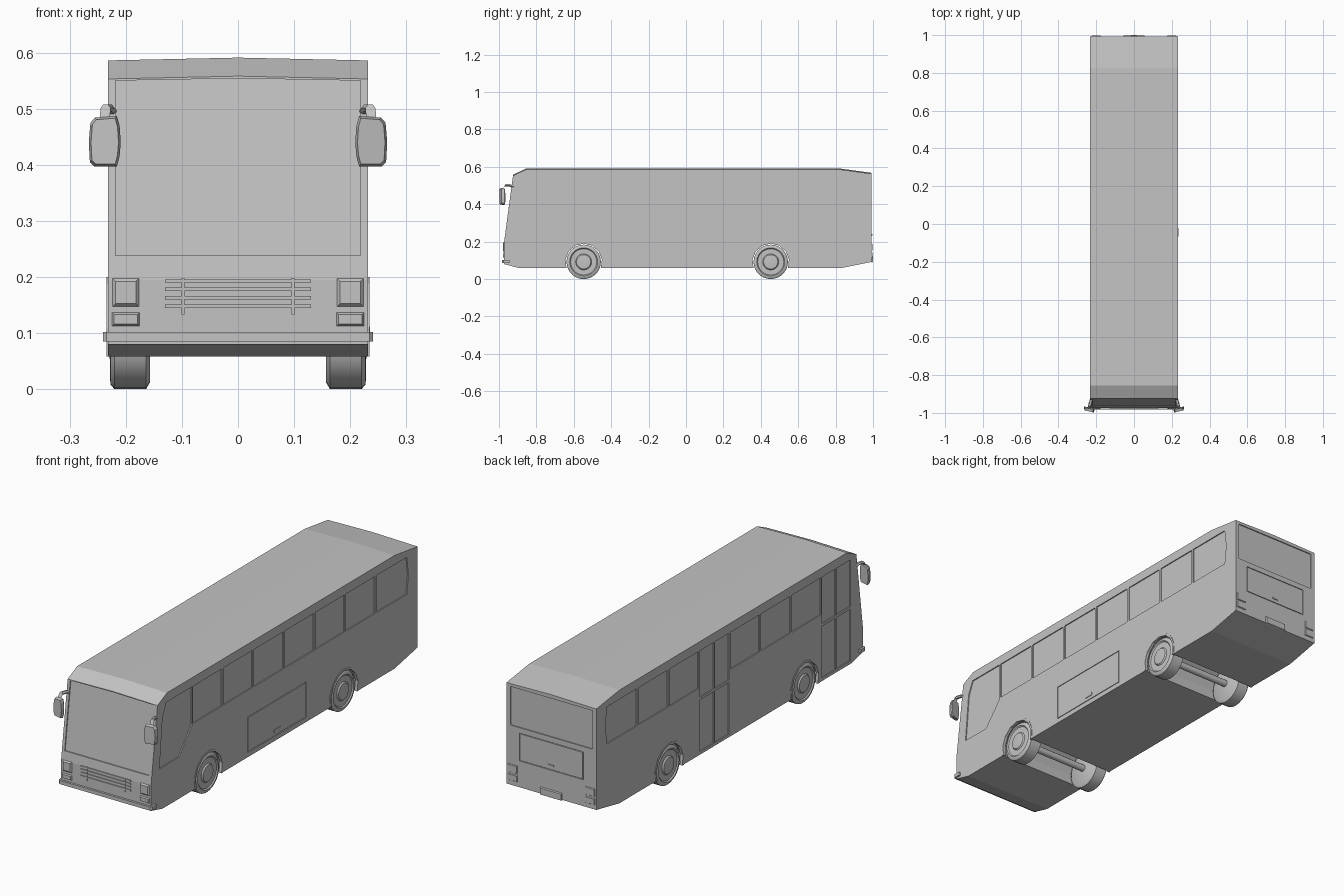
import bpy, bmesh, math
from mathutils import Vector

if "Cube" in bpy.data.objects:
    bpy.data.objects.remove(bpy.data.objects["Cube"])

W = 0.232                       # half width of the body
FRONT, BACK = -0.973, 0.993
AXLES = (-0.547, 0.453)
WZ = 0.092                      # wheel centre height
SLOPE = (0.925 - 0.973) / (0.553 - 0.195)

grey = bpy.data.materials.new("plain_grey")
grey.diffuse_color = (0.55, 0.55, 0.55, 1)
grey.use_nodes = True
grey.node_tree.nodes["Principled BSDF"].inputs["Base Color"].default_value = grey.diffuse_color

# Surface frames: (u, v, height above the panel) -> position
right = lambda u, v, h: (W + h, u, v)
left = lambda u, v, h: (-W - h, u, v)
back = lambda u, v, h: (u, BACK + h, v)
front = lambda u, v, h: (u, FRONT - h, v)
screen = lambda u, v, h: (u, FRONT - (v - 0.195) * SLOPE - h, v)


def finish(bm, name, smooth=False):
    bmesh.ops.remove_doubles(bm, verts=bm.verts, dist=1e-5)
    bmesh.ops.recalc_face_normals(bm, faces=bm.faces)
    me = bpy.data.meshes.new(name)
    bm.to_mesh(me)
    bm.free()
    me.materials.append(grey)
    ob = bpy.data.objects.new(name, me)
    bpy.context.collection.objects.link(ob)
    bpy.context.view_layer.objects.active = ob
    if smooth:
        bpy.ops.object.select_all(action='DESELECT')
        ob.select_set(True)
        bpy.ops.object.shade_smooth_by_angle(angle=math.radians(35))
    return ob


def rect(u0, u1, v0, v1):
    return [(u0, v0), (u1, v0), (u1, v1), (u0, v1)]


def prism(bm, frame, pts, h0, h1, taper=0.0):
    """Extrude a 2D outline off a surface, optionally tapering inwards."""
    us, vs = zip(*pts)
    cu, cv = (min(us) + max(us)) / 2, (min(vs) + max(vs)) / 2
    ku = 1 - 2 * taper / (max(us) - min(us))
    kv = 1 - 2 * taper / (max(vs) - min(vs))
    a = [bm.verts.new(frame(u, v, h0)) for u, v in pts]
    b = [bm.verts.new(frame(cu + (u - cu) * ku, cv + (v - cv) * kv, h1)) for u, v in pts]
    bm.faces.new(a)
    bm.faces.new(b[::-1])
    for i in range(len(a)):
        j = (i + 1) % len(a)
        bm.faces.new((a[i], b[i], b[j], a[j]))


def plates(name, items):
    bm = bmesh.new()
    for it in items:
        prism(bm, *it)
    return finish(bm, name)


def arch(cy, r, n=8):
    """Wheel arch outline from front to rear, starting at floor height."""
    a0 = math.asin((WZ - 0.058) / r)
    return [(cy - r * math.cos(-a0 + (math.pi + 2 * a0) * i / n),
             WZ + r * math.sin(-a0 + (math.pi + 2 * a0) * i / n)) for i in range(n + 1)]


# Body: side profile with open wheel arches, swept across with a slightly crowned roof
profile = [(FRONT, 0.08), (-0.888, 0.058)]
for cy in AXLES:
    profile += arch(cy, 0.104)
profile += [(0.823, 0.058), (BACK, 0.092), (BACK, 0.563), (0.823, 0.586),
            (-0.855, 0.586), (-0.925, 0.553), (FRONT, 0.195)]
bm = bmesh.new()
rows = [[bm.verts.new((x, y, z + (0.005 if x == 0 and z > 0.5 else 0))) for y, z in profile]
        for x in (-W, 0, W)]
bm.faces.new(rows[0])
bm.faces.new(rows[2][::-1])
for a, b in zip(rows, rows[1:]):
    for i in range(len(a)):
        j = (i + 1) % len(a)
        bm.faces.new((a[i], a[j], b[j], b[i]))
body = finish(bm, "bus_body")

# Recesses: side windows, doors, windscreen, rear window and hatches
WIN = [(-0.663 + i * 0.2257, -0.449 + i * 0.2257) for i in range(6)]
ZB, ZT = 0.37, 0.543
last = [(0.692, ZB), (0.914, ZB), (0.925, 0.457), (0.914, ZT), (0.692, ZT)]
cab = [(-0.91, 0.252), (-0.765, 0.252), (-0.669, 0.366), (-0.669, ZT), (-0.86, ZT), (-0.888, 0.48)]
D = -0.005
cuts = [(right, rect(a, b, ZB, ZT), D, 0.02) for a, b in WIN]
cuts += [(right, cab, D, 0.02), (right, last, D, 0.02), (left, last, D, 0.02)]
cuts += [(left, rect(*WIN[i], ZB, ZT), D, 0.02) for i in (0, 1, 2, 4, 5)]
for d0, d1 in ((-0.88, -0.672), WIN[3]):
    mid = (d0 + d1) / 2
    for a, b in ((d0, mid - 0.004), (mid + 0.004, d1)):
        cuts += [(left, rect(a, b, 0.325, ZT), D, 0.02), (left, rect(a, b, 0.072, 0.313), D, 0.02)]
hatch = (-0.262, 0.17, 0.08, 0.245)
engine = (-0.165, 0.165, 0.215, 0.345)
cuts += [(right, rect(*hatch), D, 0.02), (back, rect(*engine), D, 0.02),
         (back, rect(-0.212, 0.212, 0.37, 0.55), D, 0.02),
         (screen, [(-0.218, 0.238), (0.218, 0.238), (0.218, 0.55), (0, 0.554), (-0.218, 0.55)], D, 0.02)]
cutter = plates("recess_cutter", cuts)
cutter.hide_render = True
mod = body.modifiers.new("recesses", 'BOOLEAN')
mod.operation, mod.solver, mod.object = 'DIFFERENCE', 'EXACT', cutter
bpy.context.view_layer.objects.active = body
bpy.ops.object.modifier_apply(modifier=mod.name)
bpy.data.objects.remove(cutter)


# Hatch panels sit in their recesses and leave a thin seam
def inset(r, g=0.003):
    return rect(r[0] + g, r[1] - g, r[2] + g, r[3] - g)


plates("luggage_hatch", [(right, inset(hatch), -0.007, 0)])
plates("engine_hatch", [(back, inset(engine), -0.007, 0)])
plates("luggage_handle", [(right, rect(-0.065, -0.02, 0.098, 0.112), -0.001, 0.003)])
plates("engine_handle", [(back, rect(-0.014, 0.014, 0.234, 0.241), -0.001, 0.004)])
plates("rear_number_plate", [(back, rect(-0.057, 0.057, 0.088, 0.124), -0.002, 0.007, 0.003)])

# Front grille, lamps and tail lamps
plates("front_grille",
       [(front, rect(-0.13, 0.13, z - 0.003, z + 0.003), -0.002, 0.004) for z in (0.148, 0.163, 0.178, 0.193)]
       + [(front, rect(x - 0.0025, x + 0.0025, 0.133, 0.198), -0.002, 0.003) for x in (-0.098, 0.098)])
for s, side in ((1, "right"), (-1, "left")):
    lo, hi = sorted((s * 0.174, s * 0.226))
    plates(side + "_headlamps", [(front, rect(lo, hi, 0.145, 0.2), -0.003, 0.006, 0.008),
                                 (front, rect(lo, hi, 0.111, 0.138), -0.003, 0.006, 0.005)])
    plates(side + "_tail_lamps", [(back, rect(lo, hi, 0.15, 0.19), -0.002, 0.004, 0.004),
                                  (back, rect(lo, hi, 0.112, 0.145), -0.002, 0.004, 0.004)])

# Bumper strip wrapping the front corners
plan = lambda u, v, h: (u, v, h)
plates("front_bumper", [(plan, [(-0.241, -0.945), (-0.241, -0.976), (-0.234, -0.983), (0.234, -0.983),
                                (0.241, -0.976), (0.241, -0.945)], 0.085, 0.102)])

# Wheel arch flares
for cy in AXLES:
    ring = arch(cy, 0.108) + arch(cy, 0.098)[::-1]
    plates("arch_flares", [(f, ring, -0.012, 0.002) for f in (right, left)])


# Wheels, hubs and axles as turned profiles around x
def lathe(name, prof, cy, n=28):
    bm = bmesh.new()
    rings = [[bm.verts.new((x, cy + r * math.cos(2 * math.pi * i / n), WZ + r * math.sin(2 * math.pi * i / n)))
              for i in range(n)] if r else [bm.verts.new((x, cy, WZ))] for x, r in prof]
    for a, b in zip(rings, rings[1:]):
        for i in range(n):
            j = (i + 1) % n
            q = [a[i % len(a)], a[j % len(a)], b[j % len(b)], b[i % len(b)]]
            bm.faces.new(list(dict.fromkeys(q)))
    return finish(bm, name, True)


tyre = [(0.157, 0), (0.157, 0.08), (0.164, 0.092), (0.22, 0.092), (0.227, 0.084), (0.228, 0.075),
        (0.223, 0.07), (0.223, 0.043), (0.229, 0.038), (0.231, 0.02), (0.231, 0)]
for cy, pos in zip(AXLES, ("front", "rear")):
    for s, side in ((1, "right"), (-1, "left")):
        lathe(f"{pos}_{side}_wheel", [(s * x, r) for x, r in tyre], cy)
    lathe(pos + "_axle", [(-0.16, 0), (-0.16, 0.016), (0.16, 0.016), (0.16, 0)], cy, 12)

# Wing mirrors: chamfered shell on a bent arm
for s, side in ((1, "right"), (-1, "left")):
    shell = [(0.216, 0.397), (0.256, 0.397), (0.264, 0.405), (0.266, 0.44), (0.263, 0.475),
             (0.255, 0.484), (0.216, 0.487), (0.211, 0.47), (0.209, 0.44), (0.211, 0.415)]
    tilt = lambda u, v, h, s=s: (s * u, -0.982 + 0.25 * (u - 0.235) + h, v)
    plates(side + "_mirror", [(tilt, shell, 0.004, -0.011, 0.004), (tilt, shell, 0.004, 0.009, 0.003)])
    path = [(0.222, -0.915, 0.492), (0.229, -0.945, 0.501), (0.236, -0.968, 0.501), (0.238, -0.98, 0.478)]
    bm = bmesh.new()
    rings = []
    for x, y, z in path:
        c = Vector((s * x, y, z))
        rings.append([bm.verts.new(c + Vector((0.009 * math.cos(a), 0.003 * math.sin(a), 0.007 * math.sin(a))))
                      for a in (math.pi * k / 3 for k in range(6))])
    for a, b in zip(rings, rings[1:]):
        for i in range(6):
            bm.faces.new((a[i], a[(i + 1) % 6], b[(i + 1) % 6], b[i]))
    bm.faces.new(rings[0])
    bm.faces.new(rings[-1])
    finish(bm, side + "_mirror_arm", True)
